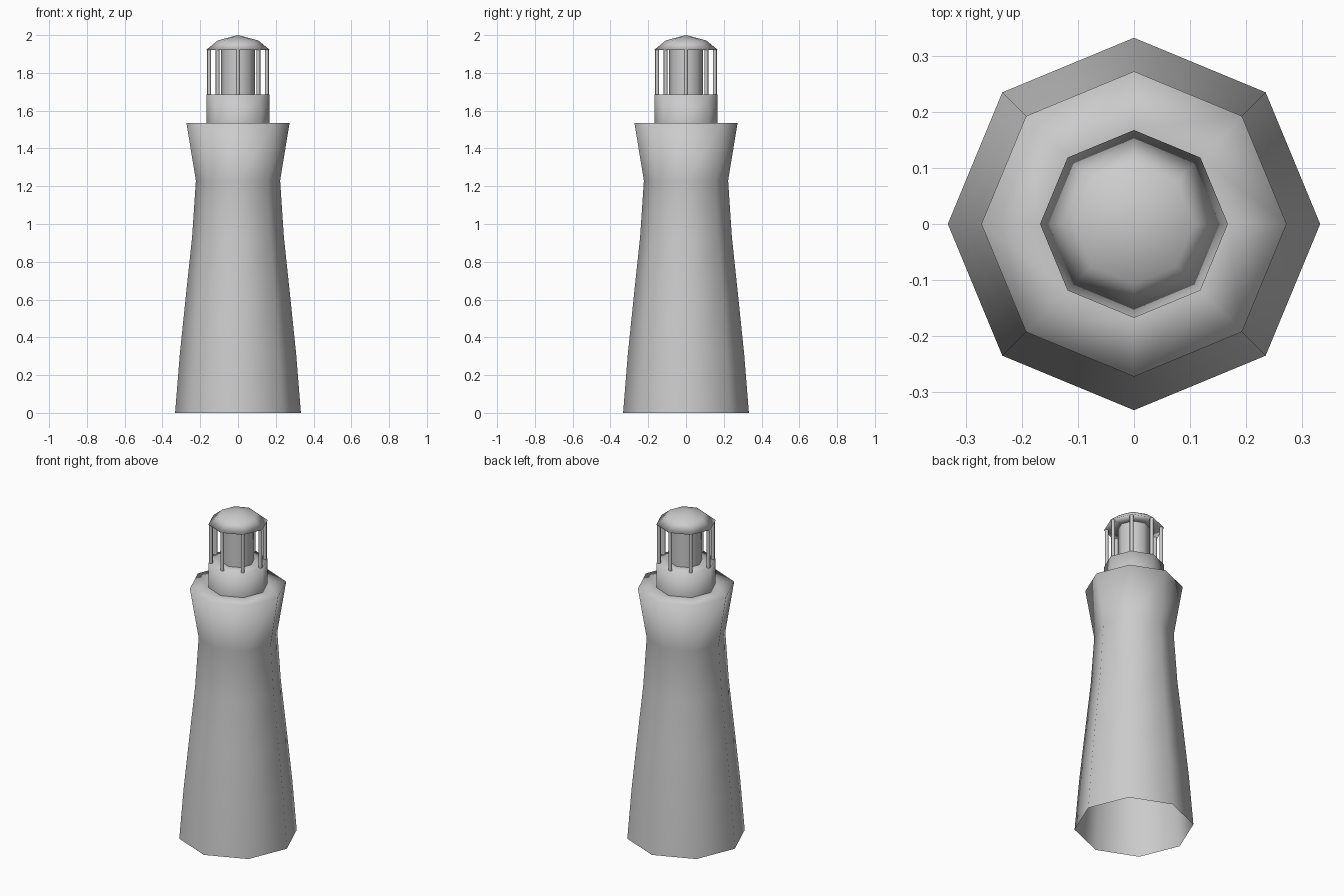
import bpy, bmesh
from math import cos, sin, pi

if "Cube" in bpy.data.objects:
    bpy.data.objects.remove(bpy.data.objects["Cube"])

SIDES = 8


def lathe(name, profile):
    """Revolve (radius, height) points into an eight-sided smooth shell."""
    bm = bmesh.new()
    rings = []
    for r, z in profile:
        if r == 0:
            rings.append([bm.verts.new((0, 0, z))] * SIDES)
        else:
            rings.append([bm.verts.new((r * cos(2 * pi * i / SIDES),
                                        r * sin(2 * pi * i / SIDES), z))
                          for i in range(SIDES)])
    for a, b in zip(rings, rings[1:]):
        for i in range(SIDES):
            j = (i + 1) % SIDES
            corners = list(dict.fromkeys((a[i], a[j], b[j], b[i])))
            bm.faces.new(corners).smooth = True
    mesh = bpy.data.meshes.new(name)
    bm.to_mesh(mesh)
    bm.free()
    obj = bpy.data.objects.new(name, mesh)
    bpy.context.collection.objects.link(obj)
    return obj


# Tapered tower, open at the foot, flaring out to the gallery deck
lathe("tower", [(0.333, 0), (0.308, 0.31), (0.276, 0.62), (0.243, 0.93),
                (0.223, 1.23), (0.273, 1.535), (0.168, 1.535)])

# Lantern base with its ledge, and the lamp core rising to the roof
lathe("lantern_base", [(0.168, 1.535), (0.168, 1.685), (0.09, 1.685)])
lathe("lamp_core", [(0.09, 1.685), (0.09, 1.922)])

# Domed roof with flat underside
lathe("roof", [(0.09, 1.922), (0.168, 1.922), (0.107, 1.972), (0, 2.0)])

# Ring of thin posts carrying the roof
for i in range(SIDES):
    a = 2 * pi * i / SIDES
    bpy.ops.mesh.primitive_cylinder_add(
        vertices=8, radius=0.0105, depth=0.237, end_fill_type='NOTHING',
        location=(0.153 * cos(a), 0.153 * sin(a), 1.8035))
    post = bpy.context.object
    post.name = f"lantern_post_{i + 1}"
    bpy.ops.object.shade_smooth()
